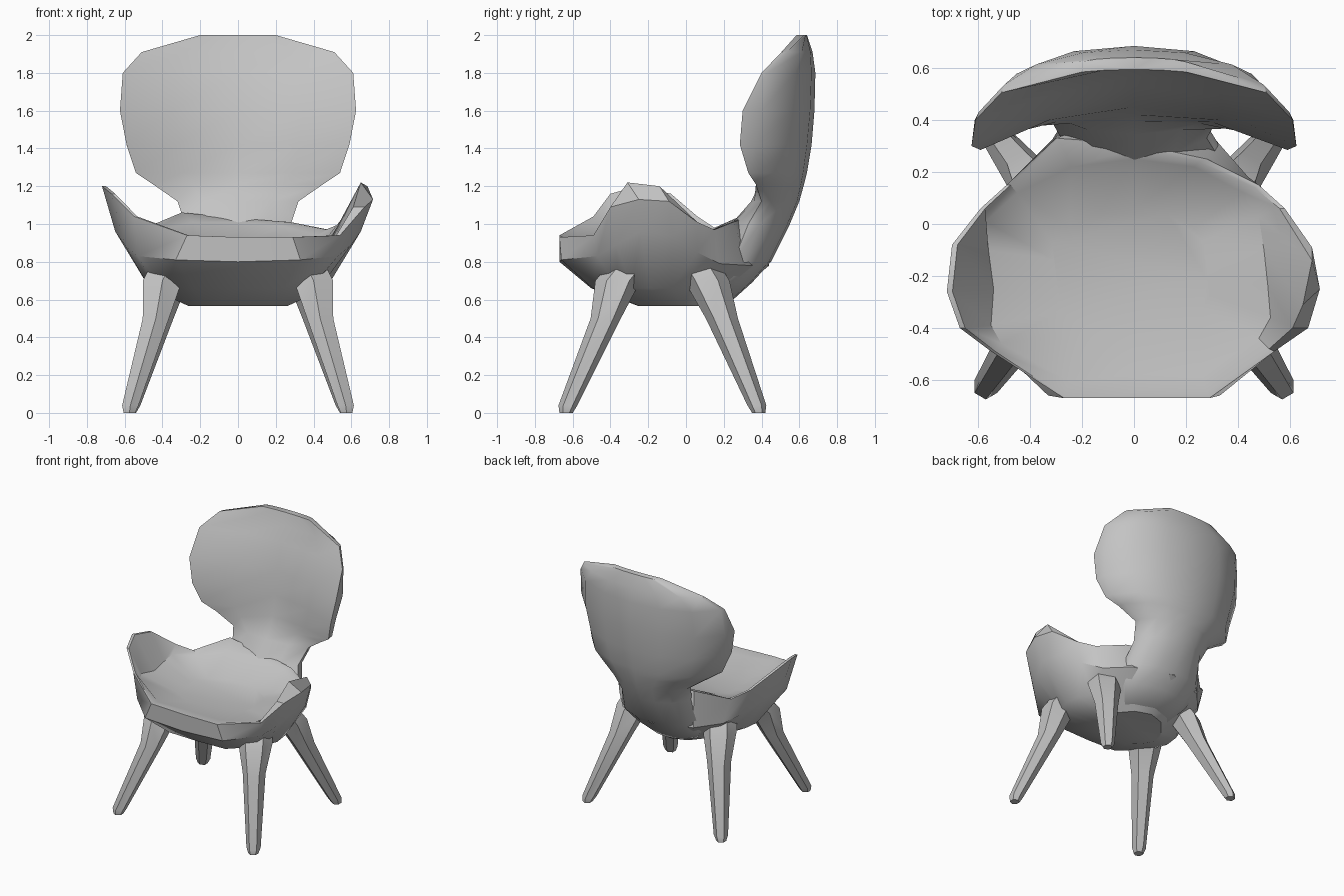
import bpy
import bmesh
import math

cube = bpy.data.objects.get("Cube")
if cube:
    bpy.data.objects.remove(cube, do_unlink=True)

grey = bpy.data.materials.new("plain grey")
grey.use_nodes = True
colour = (0.55, 0.55, 0.55, 1)
grey.diffuse_color = colour
grey.node_tree.nodes["Principled BSDF"].inputs["Base Color"].default_value = colour


def joined(left, right):
    """Close a ring from a left half and a right half; x is given unsigned."""
    return left + [(-x, y, z) for x, y, z in reversed(right[1:-1])]


def lerp(a, b, t):
    return a + (b - a) * t


def loft(name, rings, angle):
    """Skin a stack of equal rings, cap both ends and shade by angle."""
    bm = bmesh.new()
    loops = [[bm.verts.new(p) for p in ring] for ring in rings]
    count = len(loops[0])
    for low, high in zip(loops, loops[1:]):
        for i in range(count):
            j = (i + 1) % count
            bm.faces.new((low[i], low[j], high[j], high[i]))
    bm.faces.new(loops[0][::-1])
    bm.faces.new(loops[-1])
    bmesh.ops.recalc_face_normals(bm, faces=bm.faces)
    mesh = bpy.data.meshes.new(name)
    bm.to_mesh(mesh)
    bm.free()
    mesh.materials.append(grey)
    obj = bpy.data.objects.new(name, mesh)
    bpy.context.collection.objects.link(obj)
    bpy.ops.object.select_all(action="DESELECT")
    obj.select_set(True)
    bpy.context.view_layer.objects.active = obj
    bpy.ops.object.shade_smooth_by_angle(angle=math.radians(angle))


def scaled(ring, factor, z, centre):
    """Shrink a ring towards a point on the middle line, at one height."""
    return [(x * factor, lerp(centre, y, factor), z) for x, y, _ in ring]


# Seat: shallow bowl; the left arm has a thick top, the right arm a sharp one
under_half = [(0, -.67, .8), (.33, -.66, .81), (.53, -.47, .83),
              (.6, -.37, .89), (.65, -.24, .96), (.63, -.08, .94),
              (.54, .06, .85), (.44, .18, .79), (.3, .34, .78), (0, .44, .78)]
rim_left = [(0, -.67, .93), (.29, -.67, .93), (.54, -.49, .94),
            (.67, -.4, 1.09), (.715, -.25, 1.13), (.685, -.09, 1.12),
            (.58, .06, 1.01), (.48, .15, .97), (.28, .25, 1.01), (0, .31, 1.03)]
rim_right = [(0, 0, 0), (.27, -.67, .94), (.55, -.49, 1.04),
             (.67, -.4, 1.16), (.72, -.26, 1.2), (.7, -.08, 1.16),
             (.59, .06, 1.04), (.49, .15, .98), (.3, .33, 1.06), (0, 0, 0)]
crest_left = [(0, -.65, .93), (.28, -.65, .93), (.52, -.48, .94),
              (.61, -.4, 1.09), (.65, -.31, 1.22), (.685, -.14, 1.2),
              (.56, .06, 1.01), (.465, .14, .97), (.25, .24, 1.01), (0, .29, 1.03)]
floor_left = [(0, -.58, .92), (.26, -.58, .92), (.48, -.44, .92),
              (.525, -.36, .93), (.515, -.24, .94), (.5, -.1, .94),
              (.48, .03, .94), (.42, .12, .94), (.23, .22, .99), (0, .25, 1.01)]
floor_right = [(0, 0, 0), (.26, -.6, .93), (.51, -.46, .99),
               (.55, -.39, .99), (.54, -.25, .96), (.56, -.1, .97),
               (.57, .01, .98), (.45, .12, .96), (.24, .22, 1.01), (0, 0, 0)]
under = joined(under_half, under_half)
crest_right = [(x * .97, y, z) for x, y, z in rim_right]
seat_floor = joined(floor_left, floor_right)
loft("seat", [scaled(under, .4, .565, .03), scaled(under, .72, .66, -.07), under,
              joined(rim_left, rim_right), joined(crest_left, crest_right),
              seat_floor, scaled(seat_floor, .55, .89, -.18)], 35)

# Backrest: narrow neck opening into a wide curved shell
# height, half width, front middle, front tip, tip thickness, back middle
rows = [(.6, .2, .05, .08, .06, .25),
        (.69, .28, .08, .17, .06, .35),
        (.8, .33, .15, .25, .06, .45),
        (1, .28, .24, .33, .06, .55),
        (1.12, .32, .345, .4, .05, .6),
        (1.21, .45, .395, .37, .05, .625),
        (1.27, .54, .42, .33, .06, .64),
        (1.42, .59, .45, .285, .08, .665),
        (1.6, .625, .48, .3, .1, .68),
        (1.8, .61, .53, .4, .03, .685),
        (1.91, .51, .57, .505, .03, .67),
        (2, .2, .595, .585, .04, .64)]
back_rings = []
for z, width, front, tip, thick, back in rows:
    tip_back = tip + thick
    half = [(0, front, z),
            (width * .55, lerp(front, tip, .3), z),
            (width, tip, z),
            (width * .98, tip_back, z),
            (width * .74, lerp(back, tip_back, .42), z),
            (width * .38, lerp(back, tip_back, .08), z),
            (0, back, z)]
    back_rings.append(joined(half, half))
loft("backrest", back_rings, 45)

# Legs: six-sided, splayed, tapering to small feet
front_path = [(.575, -.635, 0, .035), (.57, -.625, .04, .05),
              (.435, -.425, .5, .08), (.4, -.36, .7, .12), (.35, -.28, .8, .12)]
rear_path = [(.57, .385, 0, .035), (.56, .375, .04, .05),
             (.415, .19, .5, .085), (.365, .11, .7, .12), (.32, .05, .8, .12)]
for place, path in (("front", front_path), ("rear", rear_path)):
    for side, sign in (("left", 1), ("right", -1)):
        rings = []
        for x, y, z, radius in path:
            turns = [math.tau * (i + .5) / 6 for i in range(6)]
            rings.append([(sign * (x + radius * math.cos(a)),
                           y + radius * math.sin(a), z) for a in turns])
        loft(f"{place}_{side}_leg", rings, 40)
